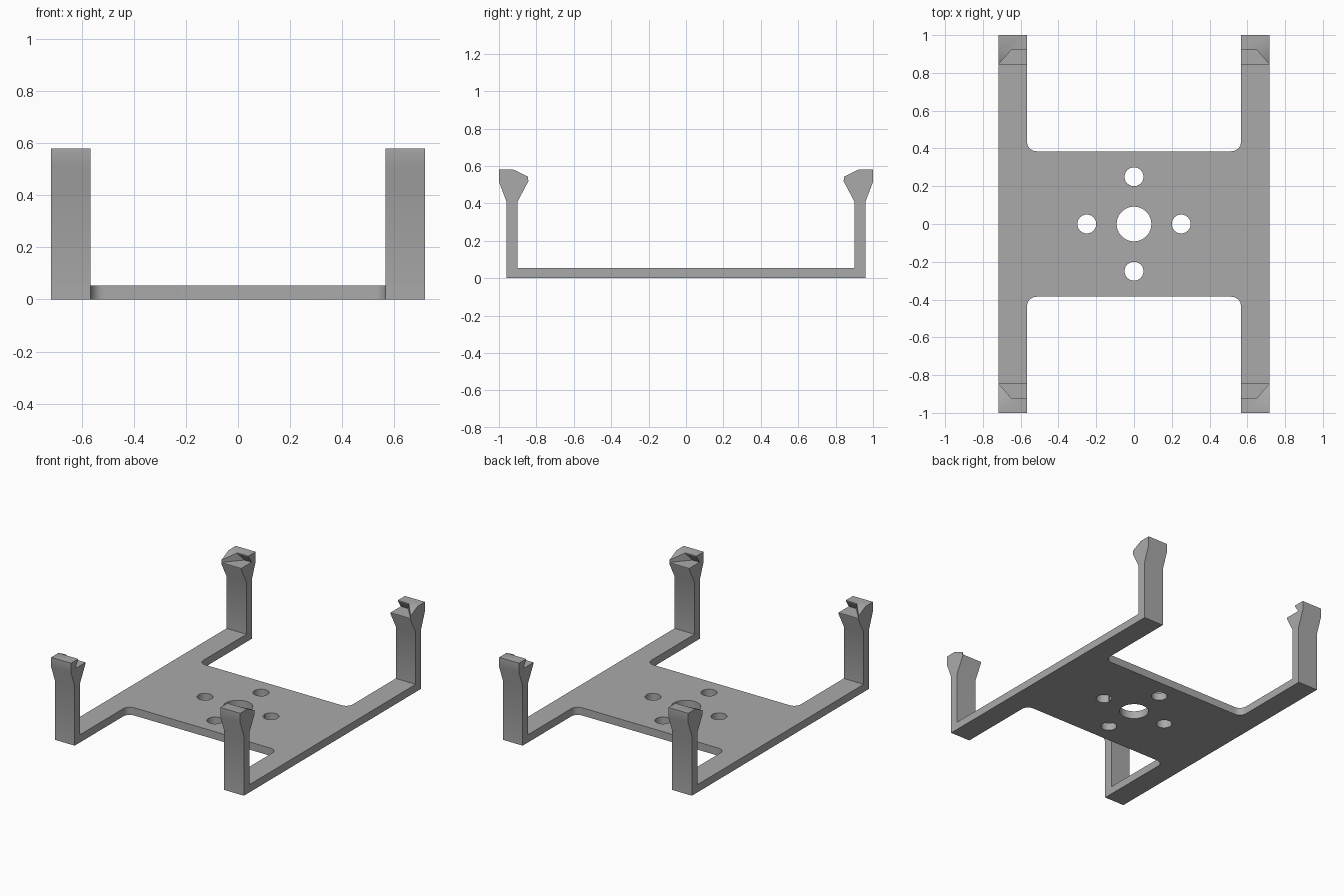
import bpy, bmesh, math

cube = bpy.data.objects.get("Cube")
if cube:
    bpy.data.objects.remove(cube, do_unlink=True)

OUTER, INNER = 0.717, 0.566      # x limits of the side arms
THICK = 0.053                    # plate thickness
POST_IN, POST_OUT = 0.90, 0.96   # y limits of the posts
WEB, FILLET = 0.385, 0.05        # half depth of the centre web, corner radius

grey = bpy.data.materials.new("plain grey")
grey.use_nodes = True
colour = (0.40, 0.40, 0.40, 1)
grey.diffuse_color = colour
grey.node_tree.nodes["Principled BSDF"].inputs["Base Color"].default_value = colour


def arc(cx, cy, r, start, sweep, n):
    return [(cx + r * math.cos(start + sweep * i / n),
             cy + r * math.sin(start + sweep * i / n)) for i in range(n + 1)]


def new_object(name, data):
    ob = bpy.data.objects.new(name, data)
    bpy.context.collection.objects.link(ob)
    return ob


def prism(name, points, vector):
    """Extrude a closed 3D outline along a vector."""
    bm = bmesh.new()
    face = bm.faces.new([bm.verts.new(p) for p in points])
    geom = bmesh.ops.extrude_face_region(bm, geom=[face])["geom"]
    bmesh.ops.translate(bm, vec=vector,
                        verts=[v for v in geom if isinstance(v, bmesh.types.BMVert)])
    bmesh.ops.recalc_face_normals(bm, faces=bm.faces)
    mesh = bpy.data.meshes.new(name)
    bm.to_mesh(mesh)
    bm.free()
    return new_object(name, mesh)


def boolean(target, cutter, operation):
    mod = target.modifiers.new(operation.lower(), "BOOLEAN")
    mod.operation, mod.object, mod.solver = operation, cutter, "EXACT"
    bpy.context.view_layer.objects.active = target
    bpy.ops.object.modifier_apply(modifier=mod.name)
    bpy.data.objects.remove(cutter, do_unlink=True)


# H-shaped base plate with filleted inner corners
quarter = [(OUTER, 0), (OUTER, POST_OUT), (INNER, POST_OUT)]
quarter += arc(INNER - FILLET, WEB + FILLET, FILLET, 0, -math.pi / 2, 8)
half = quarter + [(-x, y) for x, y in reversed(quarter)]
outline = half + [(-x, -y) for x, y in half[1:-1]]
plate = prism("base_plate", [(x, y, 0) for x, y in outline], (0, 0, THICK))

# Centre hole and four mounting holes
holes = [(0, 0, 0.092)] + [(0.25 * a, 0.25 * b, 0.05)
                           for a, b in ((1, 0), (-1, 0), (0, 1), (0, -1))]
for x, y, r in holes:
    circle = arc(x, y, r, 0, 2 * math.pi, 40)[:-1]
    boolean(plate, prism("hole", [(a, b, -0.1) for a, b in circle], (0, 0, 0.3)),
            "DIFFERENCE")

# Corner posts with flared clip heads
PROFILE = [(POST_OUT, 0), (POST_OUT, 0.41), (1, 0.515), (1, 0.58), (0.922, 0.58),
           (0.843, 0.542), (0.843, 0.518), (POST_IN, 0.41), (POST_IN, 0)]
# Undercut pocket that takes the corner of a board
POCKET = [(0.80, 0.526), (0.80, 0.64), (0.922, 0.64), (0.922, 0.575), (0.955, 0.526)]


def clip_post(name, sx, sy):
    post = prism(name, [(sx * INNER, sy * y, z) for y, z in PROFILE],
                 (sx * (OUTER - INNER), 0, 0))
    pocket = prism("pocket", [(sx * (INNER - 0.1), sy * y, z) for y, z in POCKET],
                   (sx * 0.4, 0, 0))
    # Slanted pocket wall: keep only the part inside the diagonal
    bm = bmesh.new()
    bm.from_mesh(pocket.data)
    cut = bmesh.ops.bisect_plane(bm, geom=bm.verts[:] + bm.edges[:] + bm.faces[:],
                                 plane_co=(sx * OUTER, sy * 0.845, 0),
                                 plane_no=(sx * 0.08, sy * 0.07, 0), clear_outer=True)
    edges = [e for e in cut["geom_cut"] if isinstance(e, bmesh.types.BMEdge)]
    bmesh.ops.holes_fill(bm, edges=edges)
    bmesh.ops.recalc_face_normals(bm, faces=bm.faces)
    bm.to_mesh(pocket.data)
    bm.free()
    boolean(post, pocket, "DIFFERENCE")
    return post


parts = [plate]
for sy, end in ((-1, "front"), (1, "back")):
    for sx, side in ((1, "left"), (-1, "right")):
        parts.append(clip_post(f"{end}_{side}_clip_post", sx, sy))

# Colour and shading
for ob in parts:
    ob.data.materials.clear()
    ob.data.materials.append(grey)
    for o in bpy.context.selected_objects:
        o.select_set(False)
    ob.select_set(True)
    bpy.context.view_layer.objects.active = ob
    bpy.ops.object.shade_smooth_by_angle(angle=math.radians(30))
